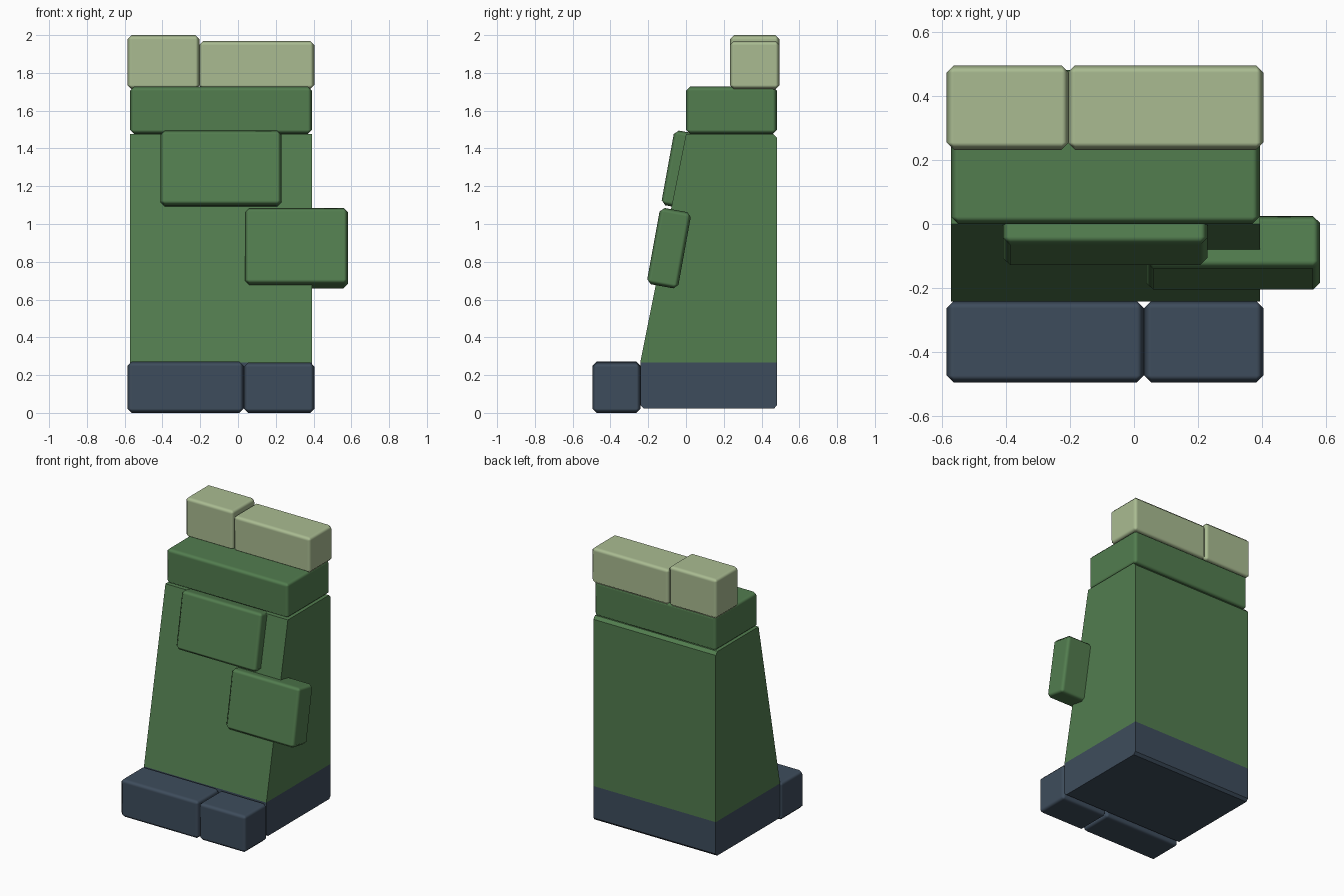
import bpy, bmesh, math

if "Cube" in bpy.data.objects:
    bpy.data.objects.remove(bpy.data.objects["Cube"])


def material(name, rgb):
    m = bpy.data.materials.new(name)
    m.diffuse_color = (*rgb, 1)
    m.use_nodes = True
    m.node_tree.nodes["Principled BSDF"].inputs["Base Color"].default_value = m.diffuse_color
    return m


GREEN = material("mid_green", (0.085, 0.205, 0.078))
LIGHT = material("light_green", (0.40, 0.50, 0.285))
BLUE = material("slate_blue", (0.048, 0.073, 0.107))


def add_object(name, bm, mats):
    bmesh.ops.recalc_face_normals(bm, faces=bm.faces[:])
    me = bpy.data.meshes.new(name)
    bm.to_mesh(me)
    bm.free()
    for m in mats:
        me.materials.append(m)
    ob = bpy.data.objects.new(name, me)
    bpy.context.collection.objects.link(ob)
    return ob


def block(name, x, y, z, mat, tilt=0, chamfer=0.023):
    """Box between ranges, tilted about its centre, with softly shaded chamfers."""
    bm = bmesh.new()
    bmesh.ops.create_cube(bm, size=1)
    bmesh.ops.scale(bm, vec=[b - a for a, b in (x, y, z)], verts=bm.verts)
    for f in bm.faces:
        f.smooth = True
    ob = add_object(name, bm, [mat])
    ob.location = [(a + b) / 2 for a, b in (x, y, z)]
    ob.rotation_euler.x = tilt
    bev = ob.modifiers.new("chamfer", 'BEVEL')
    bev.width = chamfer
    bev.segments = 1
    bev.harden_normals = True
    return ob


# Tapered body: side profile extruded along x, blue below the plinth line
X0, X1, PLINTH = -0.572, 0.393, 0.267
profile = [(-0.222, 0.022), (0.465, 0.022), (0.482, 0.04), (0.482, PLINTH),
           (0.482, 1.455), (0.462, 1.476), (0.0, 1.476),
           (-0.242, PLINTH), (-0.242, 0.04)]
bm = bmesh.new()
left = [bm.verts.new((X0, y, z)) for y, z in profile]
right = [bm.verts.new((X1, y, z)) for y, z in profile]
n = len(profile)
for i in range(n):
    j = (i + 1) % n
    bm.faces.new((left[i], left[j], right[j], right[i]))
for ring in (left, right):
    bm.faces.new([ring[i] for i in (0, 1, 2, 3, 7, 8)])   # plinth side
    bm.faces.new([ring[i] for i in (3, 4, 5, 6, 7)])      # upper side
for f in bm.faces:
    f.material_index = 1 if f.calc_center_median().z < PLINTH - 0.02 else 0
add_object("tapered_body", bm, [GREEN, BLUE])

# Front step blocks
block("step_left", (-0.586, 0.031), (-0.496, -0.24), (0.0, 0.271), BLUE)
block("step_right", (0.031, 0.405), (-0.496, -0.24), (0.0, 0.266), BLUE)

# Slab on top of the body
block("upper_slab", (X0, X1), (0.0, 0.482), (1.476, 1.728), GREEN)

# Light cap blocks
block("cap_left", (-0.586, -0.203), (0.232, 0.496), (1.713, 2.0), LIGHT)
block("cap_right", (-0.207, 0.405), (0.232, 0.496), (1.713, 1.97), LIGHT)

# Tilted facing stones on the sloping front (top leans back)
TILT = -math.radians(10.3)
block("facing_stone_upper", (-0.41, 0.23), (-0.098, 0.069), (1.085, 1.487), GREEN, TILT)
block("facing_stone_lower", (0.037, 0.582), (-0.174, -0.006), (0.667, 1.077), GREEN, TILT)
